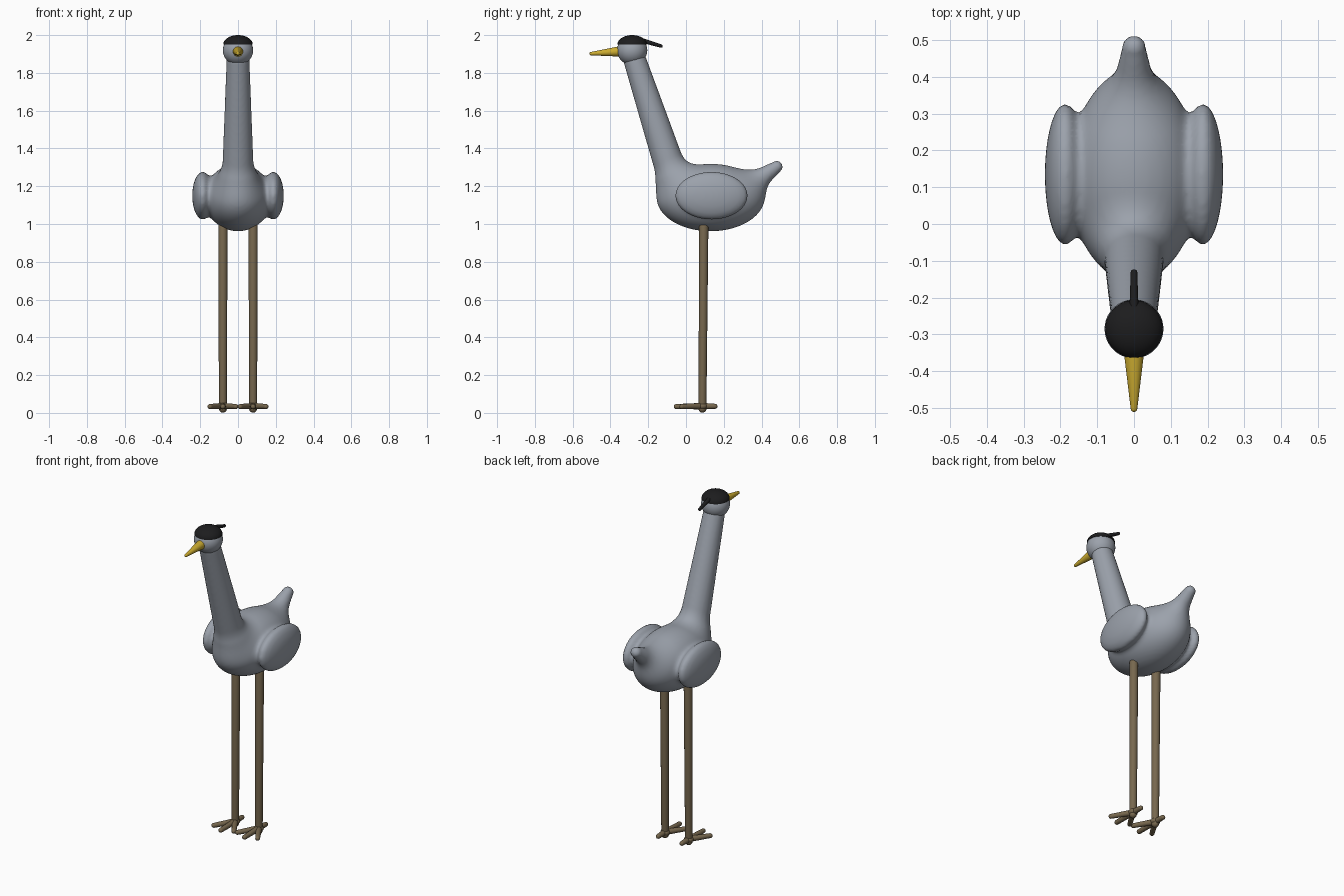
import bpy, bmesh, math
from mathutils import Vector, Matrix

if "Cube" in bpy.data.objects:
    bpy.data.objects.remove(bpy.data.objects["Cube"])

def material(name, rgb):
    m = bpy.data.materials.new(name)
    m.diffuse_color = (*rgb, 1)
    m.use_nodes = True
    m.node_tree.nodes["Principled BSDF"].inputs["Base Color"].default_value = m.diffuse_color
    return m

GREY = material("grey feathers", (0.33, 0.36, 0.41))
BLACK = material("black cap", (0.012, 0.012, 0.013))
GOLD = material("gold beak", (0.60, 0.41, 0.03))
BROWN = material("brown legs", (0.185, 0.138, 0.077))

def finish(name, bm, mat):
    bmesh.ops.recalc_face_normals(bm, faces=bm.faces)
    me = bpy.data.meshes.new(name)
    bm.to_mesh(me)
    bm.free()
    me.materials.append(mat)
    me.polygons.foreach_set("use_smooth", [True] * len(me.polygons))
    ob = bpy.data.objects.new(name, me)
    bpy.context.collection.objects.link(ob)
    return ob

def add_ellipsoid(bm, c, r, u=48, v=32):
    bmesh.ops.create_uvsphere(bm, u_segments=u, v_segments=v, radius=1,
                              matrix=Matrix.Translation(c) @ Matrix.Diagonal((*r, 1)))

def add_cone(bm, a, b, ra, rb, seg=24, cap=6):
    """Tapered limb with rounded ends, made by stretching a sphere's two halves."""
    a, b = Vector(a), Vector(b)
    rot = (b - a).to_track_quat('Z', 'Y').to_matrix()
    length = (b - a).length
    rings = []
    prof = [(-ra * math.cos(t), ra * math.sin(t)) for t in
            [math.pi / 2 * i / cap for i in range(1, cap + 1)]]
    prof += [(length + rb * math.sin(t), rb * math.cos(t)) for t in
             [math.pi / 2 * i / cap for i in range(cap)]]
    for h, r in prof:
        rings.append([bm.verts.new(a + rot @ Vector((r * math.cos(q), r * math.sin(q), h)))
                      for q in [2 * math.pi * i / seg for i in range(seg)]])
    for lo, hi in zip(rings, rings[1:]):
        for i in range(seg):
            j = (i + 1) % seg
            bm.faces.new((lo[i], lo[j], hi[j], hi[i]))
    for ring, h in ((rings[0], -ra), (rings[-1], length + rb)):
        tip = bm.verts.new(a + rot @ Vector((0, 0, h)))
        for i in range(seg):
            bm.faces.new((ring[i], ring[(i + 1) % seg], tip))

# Body, neck, tail and wings: (kind, geometry, blend width)
BODY = [
    ("ball", (0, 0.13, 1.14), (0.178, 0.285, 0.178), 0),
    ("limb", (0, -0.075, 1.27), (0, -0.27, 1.865), 0.083, 0.06, 0.09),
    ("limb", (0, 0.32, 1.19), (0, 0.48, 1.303), 0.07, 0.031, 0.07),
    ("ball", (0.187, 0.135, 1.15), (0.055, 0.19, 0.125), 0.035),
    ("ball", (-0.187, 0.135, 1.15), (0.055, 0.19, 0.125), 0.035),
]

def distance(part, p):
    if part[0] == "ball":
        q, r = p - Vector(part[1]), part[2]
        k0 = Vector((q.x / r[0], q.y / r[1], q.z / r[2])).length
        k1 = Vector((q.x / r[0] ** 2, q.y / r[1] ** 2, q.z / r[2] ** 2)).length
        return k0 * (k0 - 1) / max(k1, 1e-6)
    a, b = Vector(part[1]), Vector(part[2])
    t = min(1, max(0, (p - a).dot(b - a) / (b - a).length_squared))
    return (p - a.lerp(b, t)).length - (part[3] + (part[4] - part[3]) * t)

def blended(p):
    d = distance(BODY[0], p)
    for part in BODY[1:]:
        k, e = part[-1], distance(part, p)
        h = max(k - abs(d - e), 0) / k
        d = min(d, e) - h * h * k / 4
    return d

# Rough union, remeshed into one skin
bm = bmesh.new()
for part in BODY:
    if part[0] == "ball":
        add_ellipsoid(bm, part[1], part[2])
    else:
        add_cone(bm, *part[1:5])
body = finish("body", bm, GREY)
mod = body.modifiers.new("skin", 'REMESH')
mod.mode = 'VOXEL'
mod.voxel_size = 0.013
dg = bpy.context.evaluated_depsgraph_get()
skin = bpy.data.meshes.new_from_object(body.evaluated_get(dg))
body.modifiers.clear()
body.data = skin
skin.materials.clear()
skin.materials.append(GREY)

# Pull the skin onto the softly blended shape
E = 0.001
axes = [Vector((E, 0, 0)), Vector((0, E, 0)), Vector((0, 0, E))]
for v in skin.vertices:
    p = v.co.copy()
    for _ in range(3):
        d = blended(p)
        g = Vector([(blended(p + a) - d) / E for a in axes])
        p -= g * (max(-0.03, min(0.03, d)) / max(g.length_squared, 0.2))
    v.co = p
skin.polygons.foreach_set("use_smooth", [True] * len(skin.polygons))
skin.update()

# Head
bm = bmesh.new()
add_ellipsoid(bm, (0, -0.285, 1.92), (0.08, 0.08, 0.079))
finish("head", bm, GREY)

# Cap: upper half of a flattened ball, closed underneath
bm = bmesh.new()
add_ellipsoid(bm, (0, -0.285, 1.95), (0.078, 0.078, 0.05))
cut = bmesh.ops.bisect_plane(bm, geom=bm.verts[:] + bm.edges[:] + bm.faces[:], dist=1e-5,
                             plane_co=(0, 0, 1.95), plane_no=(0, 0, -1), clear_outer=True)
bmesh.ops.holes_fill(bm, edges=[e for e in bm.edges if e.is_boundary])
cap = finish("cap", bm, BLACK)
for f in cap.data.polygons:
    f.use_smooth = f.normal.z > -0.9

# Crest plume
bm = bmesh.new()
add_cone(bm, (0, -0.25, 1.977), (0, -0.132, 1.942), 0.013, 0.009)
finish("crest", bm, BLACK)

# Beak
bm = bmesh.new()
add_cone(bm, (0, -0.345, 1.914), (0, -0.502, 1.902), 0.028, 0.009)
finish("beak", bm, GOLD)

# Legs and feet
for side, x in (("left", 0.08), ("right", -0.08)):
    bm = bmesh.new()
    add_cone(bm, (x, 0.087, 0.022), (x, 0.094, 0.985), 0.021, 0.0245)
    finish(side + "_leg", bm, BROWN)
    bm = bmesh.new()
    root = Vector((x, 0.087, 0.036))
    add_ellipsoid(bm, root, (0.027, 0.027, 0.02), 24, 12)
    for angle, length in ((-32, 0.128), (0, 0.138), (32, 0.128), (180, 0.066)):
        t = math.radians(angle)
        add_cone(bm, root, root + Vector((math.sin(t), -math.cos(t), -0.02)) * length,
                 0.017, 0.0135, 16)
    finish(side + "_foot", bm, BROWN)
